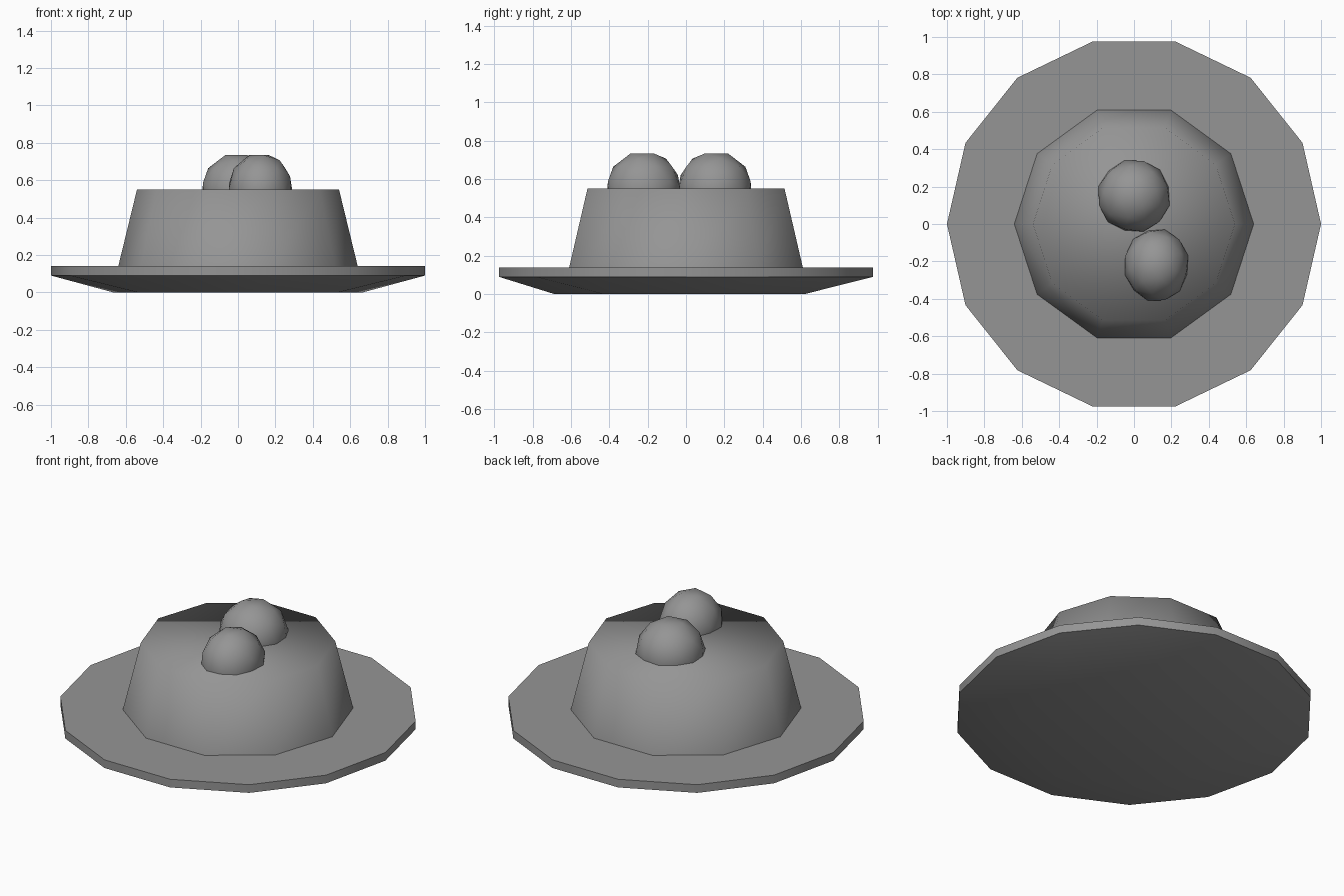
import bpy
import bmesh
from math import sin, cos, pi, radians
from mathutils import Matrix, Vector

cube = bpy.data.objects.get("Cube")
if cube:
    bpy.data.objects.remove(cube, do_unlink=True)

# One neutral grey for everything
grey = bpy.data.materials.new("Neutral grey")
grey.use_nodes = True
colour = (0.3, 0.3, 0.3, 1)
grey.diffuse_color = colour
grey.node_tree.nodes["Principled BSDF"].inputs["Base Color"].default_value = colour


def ring(bm, sides, radius, z, start=0.0):
    """Add a regular polygon of vertices."""
    return [bm.verts.new((radius * cos(start + 2 * pi * i / sides),
                          radius * sin(start + 2 * pi * i / sides), z))
            for i in range(sides)]


def finish(name, bm, sharp_angle=None):
    """Turn a bmesh into a smooth shaded grey object."""
    bmesh.ops.recalc_face_normals(bm, faces=bm.faces)
    for face in bm.faces:
        face.smooth = True
    mesh = bpy.data.meshes.new(name)
    bm.to_mesh(mesh)
    bm.free()
    mesh.materials.append(grey)
    obj = bpy.data.objects.new(name, mesh)
    bpy.context.collection.objects.link(obj)
    if sharp_angle:
        bpy.ops.object.select_all(action='DESELECT')
        obj.select_set(True)
        bpy.context.view_layer.objects.active = obj
        bpy.ops.object.shade_smooth_by_angle(angle=sharp_angle)
    return obj


# Plate: fourteen-sided rim tapering down to a seven-sided foot
bm = bmesh.new()
ring(bm, 14, 1.0, 0.14)
ring(bm, 14, 1.0, 0.09)
ring(bm, 7, 0.685, 0.0, -pi / 2)
bmesh.ops.convex_hull(bm, input=bm.verts[:])
bmesh.ops.dissolve_limit(bm, angle_limit=radians(1), verts=bm.verts[:], edges=bm.edges[:])
finish("plate", bm, radians(30))

# Pudding: tapered ten-sided block, softly shaded over its top edge
bm = bmesh.new()
low = ring(bm, 10, 0.64, 0.14)
high = ring(bm, 10, 0.54, 0.55)
for i in range(10):
    j = (i + 1) % 10
    bm.faces.new((low[i], low[j], high[j], high[i]))
bm.faces.new(high)
finish("pudding", bm)


def berry(name, x, y, width, turn):
    """A coarse ball, half sunk into the top, resting with a flat facet up."""
    bm = bmesh.new()
    bmesh.ops.create_icosphere(bm, subdivisions=2, radius=0.197)
    up = Vector((0, 0, 1))
    facet = next(f for f in bm.faces if all(len(v.link_edges) == 6 for v in f.verts))
    tilt = facet.normal.rotation_difference(up).to_matrix().to_4x4()
    bm.transform(tilt)
    corner = facet.verts[0].co
    spin = Vector((1, 0)).angle_signed(corner.xy)
    bm.transform(Matrix.Rotation(turn + spin, 4, 'Z'))
    bm.transform(Matrix.Translation((x, y, 0.55)) @ Matrix.Diagonal((width, 1, 1, 1)))
    finish(name, bm)


# Two berries on top
berry("back_berry", 0.0, 0.15, 1.0, radians(75))
berry("front_berry", 0.12, -0.22, 0.89, radians(45))
